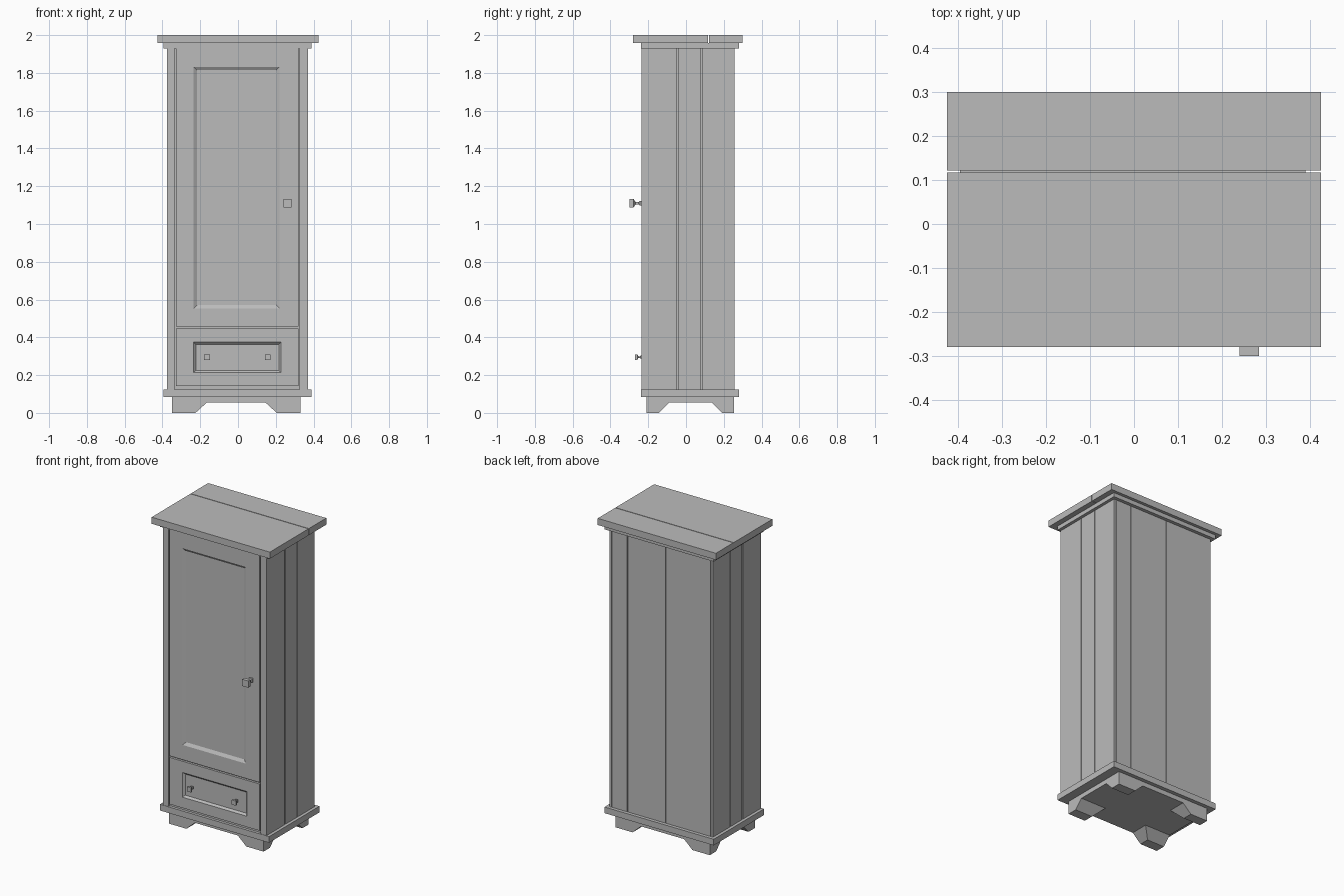
import bpy
import bmesh

if "Cube" in bpy.data.objects:
    bpy.data.objects.remove(bpy.data.objects["Cube"], do_unlink=True)

GREY = (0.5, 0.5, 0.5, 1.0)
paint = bpy.data.materials.new("plain_grey")
paint.use_nodes = True
paint.diffuse_color = GREY
for node in paint.node_tree.nodes:
    if node.type == "BSDF_PRINCIPLED":
        node.inputs["Base Color"].default_value = GREY
        node.inputs["Roughness"].default_value = 0.8


def place(axis, a, b, t):
    return {"x": (t, a, b), "y": (a, t, b), "z": (a, b, t)}[axis]


def loft(name, axis, sections):
    """Closed solid through rectangles (a0, a1, b0, b1, t) along an axis."""
    bm = bmesh.new()
    loops = []
    for a0, a1, b0, b1, t in sections:
        corners = ((a0, b0), (a1, b0), (a1, b1), (a0, b1))
        loops.append([bm.verts.new(place(axis, a, b, t)) for a, b in corners])
    for low, high in zip(loops, loops[1:]):
        for i in range(4):
            j = (i + 1) % 4
            bm.faces.new((low[i], low[j], high[j], high[i]))
    bm.faces.new(loops[0])
    bm.faces.new(loops[-1])
    bmesh.ops.recalc_face_normals(bm, faces=bm.faces)
    mesh = bpy.data.meshes.new(name)
    bm.to_mesh(mesh)
    bm.free()
    mesh.materials.append(paint)
    obj = bpy.data.objects.new(name, mesh)
    bpy.context.collection.objects.link(obj)
    return obj


def box(name, x0, x1, y0, y1, z0, z1):
    return loft(name, "z", [(x0, x1, y0, y1, z0), (x0, x1, y0, y1, z1)])


# Main body limits
LEFT, RIGHT, FRONT, BACK = -0.375, 0.37, -0.235, 0.258
LOW, HIGH = 0.125, 1.93
SKIN = 0.015


def panelled_board(name, x0, x1, z0, z1, px0, px1, pz0, pz1, bevel=0.018):
    deep = FRONT + 0.012
    loft(name, "y", [
        (x0, x1, z0, z1, FRONT + SKIN),
        (x0, x1, z0, z1, FRONT),
        (px0, px1, pz0, pz1, FRONT),
        (px0 + bevel, px1 - bevel, pz0 + bevel, pz1 - bevel, deep),
    ])


def knob(name, x, z, r, tip):
    # Flared foot, thin neck, square head
    length = FRONT - tip
    profile = ((0.55, 0.0), (0.55, 0.15), (0.3, 0.25), (0.3, 0.5),
               (0.8, 0.6), (1.0, 0.65), (1.0, 1.0))
    loft(name, "y", [(x - r * s, x + r * s, z - r * s, z + r * s, FRONT - length * f)
                     for s, f in profile])


# Carcass core behind the boards
box("core", LEFT + SKIN, RIGHT - SKIN, FRONT + SKIN, BACK - SKIN, LOW, HIGH)

# Side boards with narrow grooves between them
side_boards = (("front", FRONT, -0.049), ("middle", -0.040, 0.076),
               ("rear", 0.084, BACK))
for side, x0, x1 in (("right", LEFT, LEFT + SKIN), ("left", RIGHT - SKIN, RIGHT)):
    for label, y0, y1 in side_boards:
        box(f"{side}_side_board_{label}", x0, x1, y0, y1, LOW, HIGH)

# Back boards
back_edges = (LEFT + SKIN, -0.034, 0.24, RIGHT - SKIN)
for i, (x0, x1) in enumerate(zip(back_edges, back_edges[1:])):
    box(f"back_board_{i + 1}", x0 + 0.002, x1 - 0.002, BACK - SKIN, BACK, LOW, HIGH)

# Front posts, door and drawer
box("front_post_right", LEFT, -0.337, FRONT, FRONT + SKIN, LOW, HIGH)
box("front_post_left", 0.326, RIGHT, FRONT, FRONT + SKIN, LOW, HIGH)
panelled_board("door", -0.329, 0.320, 0.457, HIGH, -0.235, 0.220, 0.553, 1.832)
panelled_board("drawer", -0.329, 0.320, 0.143, 0.447, -0.235, 0.228, 0.213, 0.374, 0.012)

# Knobs
knob("door_knob", 0.262, 1.11, 0.022, -0.30)
for side, x in (("right", -0.164), ("left", 0.158)):
    knob(f"drawer_knob_{side}", x, 0.295, 0.015, -0.27)

# Base moulding and recessed apron
box("base_moulding", -0.395, 0.39, -0.238, 0.28, 0.085, LOW)
box("apron", -0.35, 0.33, -0.208, 0.255, 0.055, 0.085)

# Corner feet, widening upward toward the middle
for fb, y, sy in (("front", -0.208, 1), ("rear", 0.255, -1)):
    for side, x, sx in (("right", -0.35, 1), ("left", 0.33, -1)):
        loft(f"foot_{fb}_{side}", "z", [
            (x, x + sx * w, y, y + sy * d, z)
            for w, d, z in ((0.125, 0.065, 0), (0.185, 0.118, 0.055))])

# Top moulding and the two boards of the top
box("top_moulding", -0.395, 0.39, -0.238, 0.28, HIGH, 1.957)
box("top_board_front", -0.425, 0.425, -0.28, 0.117, 1.957, 2.0)
box("top_board_rear", -0.425, 0.425, 0.121, 0.30, 1.957, 2.0)
